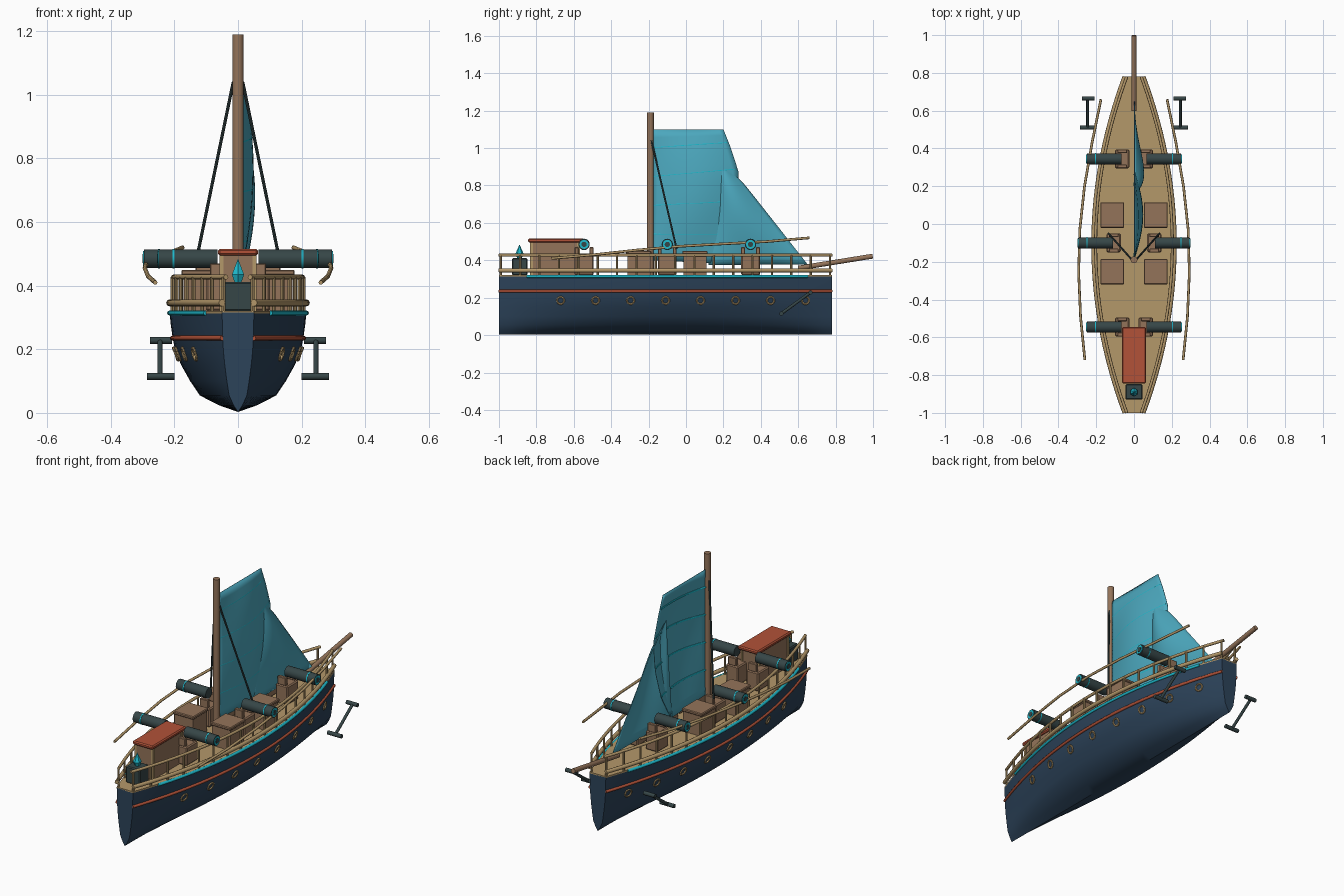
import bpy, bmesh, math
from mathutils import Vector

if "Cube" in bpy.data.objects:
    bpy.data.objects.remove(bpy.data.objects["Cube"])


def mat(name, r, g, b):
    m = bpy.data.materials.new(name)
    m.diffuse_color = [(c / 255 / 12.92 if c < 11 else ((c / 255 + .055) / 1.055) ** 2.4)
                       for c in (r, g, b)] + [1]
    m.use_nodes = True
    m.node_tree.nodes["Principled BSDF"].inputs["Base Color"].default_value = m.diffuse_color
    return m


NAVY = mat("navy hull", 44, 67, 90)
TAN = mat("tan planks", 180, 152, 106)
BROWN = mat("brown wood", 148, 116, 90)
RED = mat("brick red", 178, 82, 56)
SAIL = mat("teal cloth", 76, 168, 190)
CYAN = mat("bright cyan", 30, 186, 205)
SLATE = mat("dark slate", 54, 70, 71)


def finish(name, bm, material, angle=35):
    bmesh.ops.recalc_face_normals(bm, faces=bm.faces)
    me = bpy.data.meshes.new(name)
    bm.to_mesh(me)
    bm.free()
    me.materials.append(material)
    ob = bpy.data.objects.new(name, me)
    bpy.context.collection.objects.link(ob)
    if angle:
        bpy.context.view_layer.objects.active = ob
        ob.select_set(True)
        bpy.ops.object.shade_smooth_by_angle(angle=math.radians(angle))
        ob.select_set(False)
    return ob


def box(name, lo, hi, material, bevel=0):
    bm = bmesh.new()
    bmesh.ops.create_cube(bm, size=1)
    for v in bm.verts:
        v.co = Vector([(a + b) / 2 + c * (b - a) for a, b, c in zip(lo, hi, v.co)])
    if bevel:
        bmesh.ops.bevel(bm, geom=bm.edges[:], offset=bevel, segments=1, affect='EDGES')
    return finish(name, bm, material, 0)


def rod(name, a, b, r, material, r2=None, sides=16):
    a, b = Vector(a), Vector(b)
    bm = bmesh.new()
    bmesh.ops.create_cone(bm, cap_ends=True, segments=sides, radius1=r,
                          radius2=r if r2 is None else r2, depth=(b - a).length)
    bm.transform((b - a).to_track_quat('Z', 'Y').to_matrix().to_4x4())
    bmesh.ops.translate(bm, verts=bm.verts, vec=(a + b) / 2)
    return finish(name, bm, material)


def tube(name, pts, r, material, sides=8):
    pts = [Vector(p) for p in pts]
    bm = bmesh.new()
    rings = []
    for i, p in enumerate(pts):
        d = (pts[min(i + 1, len(pts) - 1)] - pts[max(i - 1, 0)]).normalized()
        u = d.cross(Vector((0, 0, 1))).normalized()
        w = u.cross(d)
        rings.append([bm.verts.new(p + r * (u * math.cos(t) + w * math.sin(t)))
                      for t in [math.tau * k / sides for k in range(sides)]])
    for p, q in zip(rings, rings[1:]):
        for k in range(sides):
            bm.faces.new((p[k], p[k - 1], q[k - 1], q[k]))
    bm.faces.new(rings[0])
    bm.faces.new(rings[-1])
    return finish(name, bm, material, 60)


def along(pts, t):
    """Point at fraction t of a polyline with evenly spaced knots."""
    s = min(max(t, 0), 1) * (len(pts) - 1)
    i = min(int(s), len(pts) - 2)
    return Vector(pts[i]).lerp(Vector(pts[i + 1]), s - i)


# Hull shape: plan half width and section
Y0, Y1 = -1.0, 0.78
SECTION = [(0, 0.003), (.28, .024), (.56, .055), (.70, .10), (.83, .15), (.92, .195),
           (.955, .235), (.985, .28), (1, .315)]


def beam(y):
    t = (y - (Y0 + Y1) / 2) / ((Y1 - Y0) / 2)
    return .05 + .165 * (1 - t * t)


def side_x(y, z):
    for (a, p), (b, q) in zip(SECTION, SECTION[1:]):
        if z <= q:
            return beam(y) * (a + (b - a) * (z - p) / (q - p))
    return beam(y)


def span(a, b, n):
    return [a + (b - a) * i / n for i in range(n + 1)]


# Hull and deck
bm = bmesh.new()
loop = [(-f, z) for f, z in SECTION[:0:-1]] + SECTION
rings = [[bm.verts.new((f * beam(y), y, z)) for f, z in loop] for y in span(Y0, Y1, 36)]
for p, q in zip(rings, rings[1:]):
    for k in range(len(loop) - 1):
        bm.faces.new((p[k], p[k + 1], q[k + 1], q[k]))
bm.faces.new(rings[0])
bm.faces.new(rings[-1])
finish("hull", bm, NAVY, 40)

bm = bmesh.new()
rings = [[bm.verts.new((s * beam(y), y, z)) for s, z in ((-1, .312), (1, .312), (1, .32), (-1, .32))]
         for y in span(Y0, Y1, 36)]
for p, q in zip(rings, rings[1:]):
    for k in range(4):
        bm.faces.new((p[k - 1], p[k], q[k], q[k - 1]))
bm.faces.new(rings[0])
bm.faces.new(rings[-1])
finish("deck", bm, TAN, 0)

for s in (-1, 1):
    # Hull stripes
    tube("red_stripe", [(s * (side_x(y, .235) + .001), y, .235) for y in span(Y0, Y1, 36)], .008, RED)
    tube("cyan_stripe", [(s * beam(y), y, .314) for y in span(-.85, .65, 30)], .008, CYAN)
    # Railings
    tube("lower_rail", [(s * beam(y), y, .346) for y in span(Y0, Y1, 36)], .011, TAN)
    tube("upper_rail", [(s * (beam(y) - .012), y, .427) for y in span(Y0, Y1, 36)], .008, TAN)
    for y in span(Y0 + .01, Y1 - .01, 17):
        x = s * (beam(y) - .008)
        rod("rail_post", (x, y, .32), (x, y, .427), .006, TAN, sides=8)
    # Portholes
    for i in range(8):
        y = -.67 + i * .187
        x = side_x(y, .185)
        tilt = (side_x(y, .205) - side_x(y, .165)) / .04
        slope = (beam(y + .02) - beam(y - .02)) / .04
        ring = []
        for k in range(17):
            dy, dz = .019 * math.cos(math.tau * k / 16), .019 * math.sin(math.tau * k / 16)
            ring.append((s * (x + .002 + dy * slope + dz * tilt), y + dy, .185 + dz))
        for k in range(16):
            rod("porthole_rim", ring[k], ring[k + 1], .005, TAN, sides=6)
    # Long curved side poles
    path = [(.175, .66, .52), (.222, .43, .50), (.262, .2, .488), (.287, -.03, .475),
            (.293, -.26, .455), (.283, -.49, .43), (.26, -.72, .41)]
    tube("side_pole", [(s * x, y, z) for x, y, z in path], .007, TAN)
    # Anchors
    rod("anchor_stem", (s * .245, .51, .115), (s * .245, .665, .228), .008, SLATE)
    rod("anchor_stock", (s * .208, .665, .228), (s * .276, .665, .228), .011, SLATE)
    rod("anchor_foot", (s * .2, .51, .115), (s * .286, .51, .115), .011, SLATE)
    # Cannons on carriages
    for y, tip in ((.345, .25), (-.1, .295), (-.545, .25)):
        rod("cannon_barrel", (s * (tip - .185), y, .485), (s * tip, y, .485), .029, SLATE, sides=20)
        rod("cannon_band", (s * (tip - .05), y, .485), (s * (tip - .044), y, .485), .0305, CYAN, sides=20)
        rod("muzzle_ring", (s * tip, y, .485), (s * (tip + .003), y, .485), .024, CYAN, sides=20)
        rod("muzzle_bore", (s * tip, y, .485), (s * (tip + .005), y, .485), .014, SLATE, sides=20)
        a, b = sorted((s * (tip - .225), s * (tip - .15)))
        box("carriage_base", (a, y - .05, .32), (b, y + .05, .425), BROWN, .006)
        for e in (-1, 1):
            box("carriage_cheek", (a + .012, y + e * .04 - .01, .425),
                (b - .012, y + e * .04 + .01, .47), BROWN, .003)
    # Deck hatches
    for lo, hi in ((-.02, .115), (-.32, -.185)):
        a, b = sorted((s * .052, s * .178))
        box("hatch_box", (a + .006, lo + .006, .32), (b - .006, hi - .006, .435), BROWN)
        box("hatch_lid", (a, lo, .433), (b, hi, .45), BROWN, .004)
    # Shrouds
    rod("shroud", (s * .015, -.185, 1.04), (s * .135, -.05, .46), .005, SLATE, sides=8)

# Cabin with roof and corner trim
box("cabin", (-.052, -.83, .32), (.052, -.57, .5), BROWN)
box("cabin_roof", (-.063, -.845, .495), (.063, -.545, .516), RED, .006)
for x in (-.052, .052):
    for y in (-.825, -.575):
        box("cabin_corner", (x - .006, y - .008, .32), (x + .006, y + .008, .495), TAN)

# Crystal lamp at the stern
box("lamp_box", (-.045, -.93, .32), (.045, -.848, .412), SLATE, .005)
rod("crystal_base", (0, -.89, .41), (0, -.89, .435), .012, CYAN, .022, 6)
rod("crystal_tip", (0, -.89, .435), (0, -.89, .485), .022, CYAN, 0, 6)

# Mast and bowsprit
rod("mast", (0, -.19, .32), (0, -.19, 1.19), .018, BROWN)
rod("bowsprit", (0, .6, .358), (0, .998, .422), .013, BROWN)


# Sails: sheets between two edge lines, bulging to one side
def sail_point(left, right, bulge, u, v):
    p = along(left, v).lerp(along(right, v), u)
    return Vector((.004 + bulge * math.sin(math.pi * u) * math.sin(math.pi * v), p[0], p[1]))


def sail(name, left, right, bulge, n=16):
    bm = bmesh.new()
    g = [[bm.verts.new(sail_point(left, right, bulge, i / n, j / n)) for i in range(n + 1)]
         for j in range(n + 1)]
    for j in range(n):
        for i in range(n):
            bm.faces.new((g[j][i], g[j][i + 1], g[j + 1][i + 1], g[j + 1][i]))
    bmesh.ops.remove_doubles(bm, verts=bm.verts, dist=.0001)
    ob = finish(name, bm, SAIL, 60)
    ob.modifiers.new("thickness", 'SOLIDIFY').thickness = .003


LUFF = [(-.18, 1.1), (-.18, .4)]
LEECH = [(.2, 1.1), (.24, 1.0), (.285, .86), (.27, .7), (.22, .54), (.13, .385)]
sail("main_sail", LUFF, LEECH, .045)
sail("fore_sail", [(.17, .95), (.145, .66), (.12, .375)],
     [(.17, .95), (.31, .81), (.48, .595), (.65, .378)], .05)

# Battens on the hollow face of the main sail
for v in (.14, .36, .58, .8):
    tube("sail_batten", [sail_point(LUFF, LEECH, .045, u, v) - Vector((.004, 0, 0))
                         for u in span(0, .98, 10)], .005, CYAN, 6)
